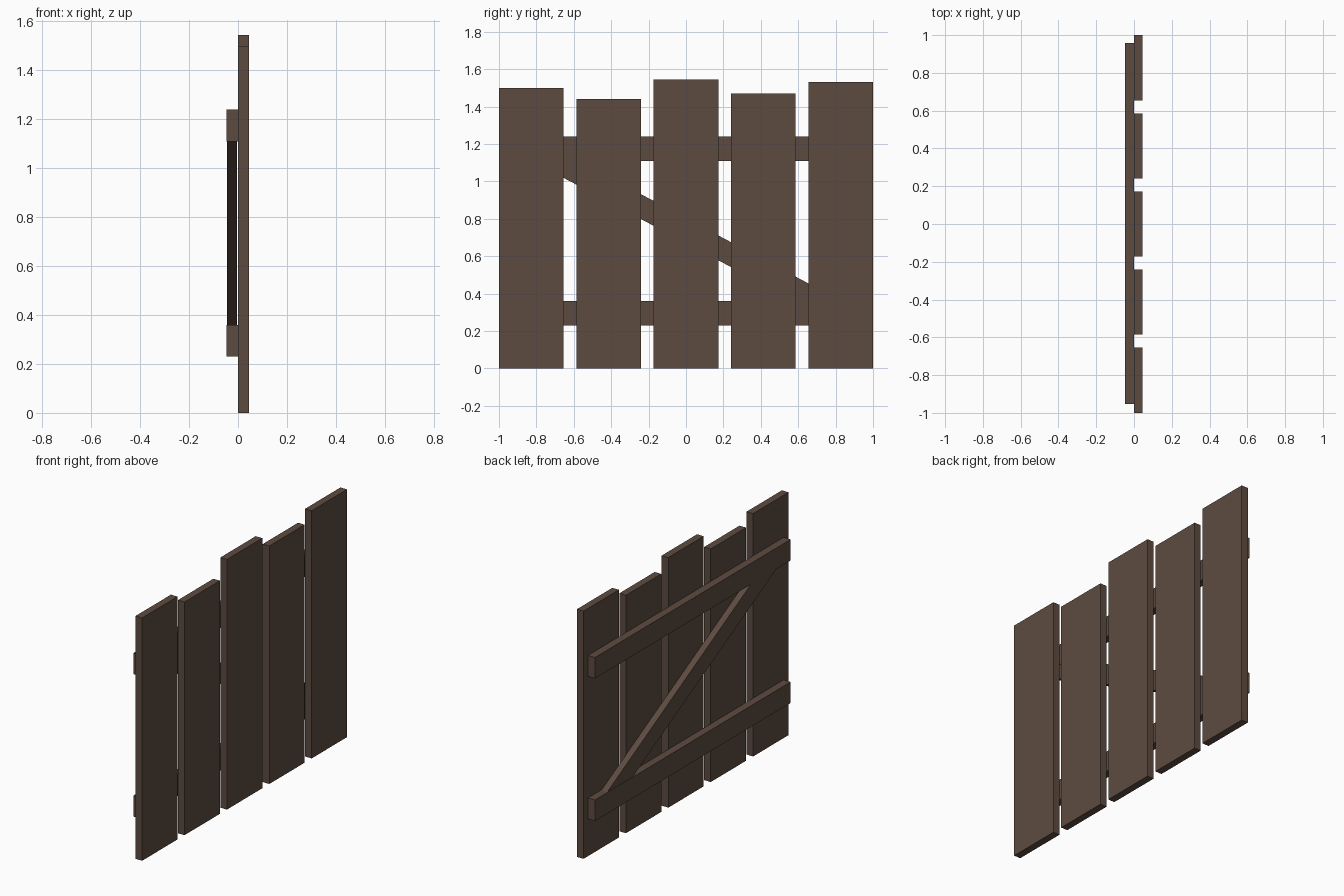
import bpy
import bmesh

cube = bpy.data.objects.get("Cube")
if cube:
    bpy.data.objects.remove(cube, do_unlink=True)

wood = bpy.data.materials.new("dark_brown_wood")
wood.use_nodes = True
colour = (0.11, 0.07, 0.051, 1)
wood.diffuse_color = colour
wood.node_tree.nodes["Principled BSDF"].inputs["Base Color"].default_value = colour


def board(name, outline, x0, x1):
    """Extrude a (y, z) outline along x into a flat board."""
    bm = bmesh.new()
    face = bm.faces.new([bm.verts.new((x0, y, z)) for y, z in outline])
    new = bmesh.ops.extrude_face_region(bm, geom=[face])["geom"]
    verts = [v for v in new if isinstance(v, bmesh.types.BMVert)]
    bmesh.ops.translate(bm, verts=verts, vec=(x1 - x0, 0, 0))
    bmesh.ops.recalc_face_normals(bm, faces=bm.faces)
    mesh = bpy.data.meshes.new(name)
    bm.to_mesh(mesh)
    bm.free()
    mesh.materials.append(wood)
    obj = bpy.data.objects.new(name, mesh)
    bpy.context.collection.objects.link(obj)


def rect(y0, y1, z0, z1):
    return [(y0, z0), (y1, z0), (y1, z1), (y0, z1)]


# Upright planks of uneven height
WIDTH = 0.345
PITCH = (2 - WIDTH) / 4
for i, height in enumerate([1.5, 1.44, 1.545, 1.47, 1.53]):
    y = -1 + i * PITCH
    board(f"plank_{i + 1}", rect(y, y + WIDTH, 0, height), 0, 0.045)

# Horizontal rails behind the planks
for name, z in (("lower_rail", 0.23), ("upper_rail", 1.11)):
    board(name, rect(-0.952, 0.957, z, z + 0.13), -0.048, 0)

# Diagonal brace, its ends cut level where they meet the rails
SLOPE = -0.533


def brace_y(z, level):
    return (z - level) / SLOPE


low, high = 0.355, 1.115
board("diagonal_brace",
      [(brace_y(low, 0.67), low), (brace_y(low, 0.803), low),
       (brace_y(high, 0.803), high), (brace_y(high, 0.67), high)],
      -0.044, -0.004)
